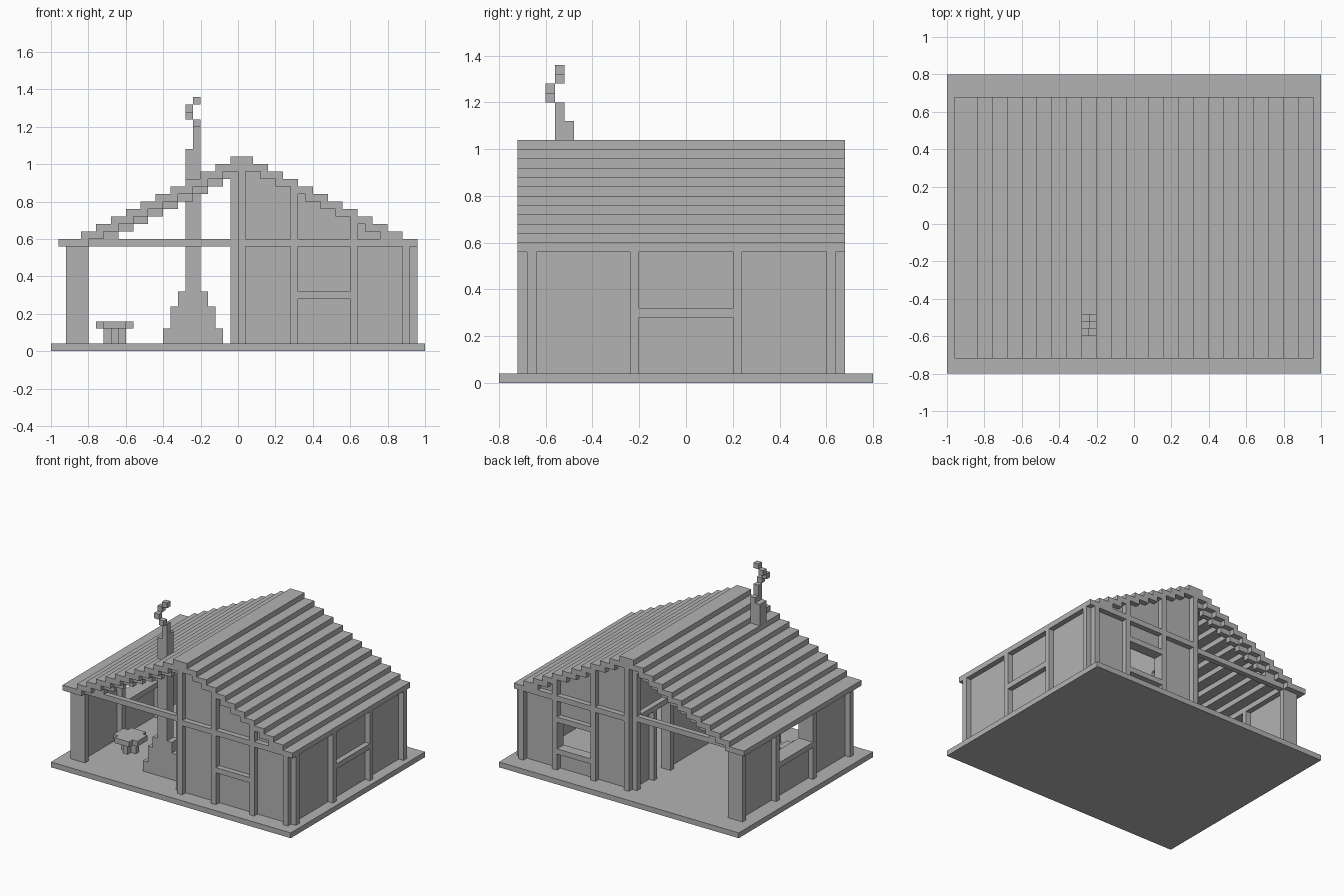
import bpy, bmesh

old = bpy.data.objects.get("Cube")
if old:
    bpy.data.objects.remove(old, do_unlink=True)

U = 0.04  # one block; all part sizes are whole blocks
grey = bpy.data.materials.new("plain grey")
grey.use_nodes = True
grey.diffuse_color = (0.45, 0.45, 0.45, 1)
grey.node_tree.nodes["Principled BSDF"].inputs["Base Color"].default_value = grey.diffuse_color


def part(name, boxes):
    """One object from boxes given as (x0, x1, y0, y1, z0, z1) in blocks."""
    bm = bmesh.new()
    for x0, x1, y0, y1, z0, z1 in boxes:
        for v in bmesh.ops.create_cube(bm, size=1)["verts"]:
            v.co.x = U * (x0 + (v.co.x + 0.5) * (x1 - x0))
            v.co.y = U * (y0 + (v.co.y + 0.5) * (y1 - y0))
            v.co.z = U * (z0 + (v.co.z + 0.5) * (z1 - z0))
    mesh = bpy.data.meshes.new(name)
    bm.to_mesh(mesh)
    bm.free()
    mesh.materials.append(grey)
    obj = bpy.data.objects.new(name, mesh)
    bpy.context.collection.objects.link(obj)
    return obj


def to_back(boxes):
    """Mirror front boxes to the back gable."""
    return [(a, b, -1 - d, -1 - c, e, f) for a, b, c, d, e, f in boxes]


part("floor_slab", [(-25, 25, -20, 20, 0, 1)])

# Stepped roof boards, each overlapping the one above
roof = [(-1, 2, -18, 17, 25, 26)]
for k in range(1, 12):
    roof.append((2 * k - 1, 2 * k + 2, -18, 17, 25 - k, 26 - k))
    outer = -24 if k == 11 else -1 - 2 * k
    roof.append((outer, 2 - 2 * k, -18, 17, 25 - k, 26 - k))
part("roof_boards", roof)

# Rafters and tie beam on the open half
rafters = [(2 - 2 * k, 4 - 2 * k, -17, -16, 25 - k, 26 - k) for k in range(2, 11)]
part("front_rafter", rafters)
part("back_rafter", to_back(rafters))
tie = [(-23, 0, -17, -16, 14, 15)]
part("front_tie_beam", tie)
part("back_tie_beam", to_back(tie))

# Gable walls of the closed room, following the roof steps
gable = [(2 * k - 1, 2 * k + 1, -17, -16, 15, 25 - k) for k in range(1, 10)]
part("front_wall", gable + [(0, 23, -17, -16, 1, 15)])
part("back_wall", to_back(gable) + [
    (0, 8, 15, 16, 1, 15), (15, 23, 15, 16, 1, 15),
    (8, 15, 15, 16, 1, 5), (8, 15, 15, 16, 10, 15)])

# Timber trim on the gables
trim = [(x, x + 1, -18, -17, 1, top) for x, top in ((0, 25), (7, 21), (15, 17), (22, 14))]
trim.append((1, 24, -18, -17, 14, 15))
part("front_trim", trim + [(8, 15, -18, -17, 7, 8)])
part("back_trim", to_back(trim) + [(8, 15, 16, 17, z, z + 1) for z in (4, 10)])


def side_trim(x0, x1):
    """Four posts and a window sill on a side wall."""
    posts = [(x0, x1, y, y + 1, 1, 14) for y in (-17, -6, 5, 15)]
    return posts + [(x0, x1, -5, 5, 7, 8)]


# Side walls; the left one has an open window and trim on both faces
part("right_wall", [(22, 23, -17, 16, 1, 15)])
part("right_trim", side_trim(23, 24))
part("left_wall", [(-22, -21, -17, -5, 1, 14), (-22, -21, 5, 16, 1, 14),
                   (-22, -21, -5, 5, 1, 8)])
part("left_trim", side_trim(-23, -22) + side_trim(-21, -20))

# Partition wall with a doorway
part("partition", [(0, 1, -17, 6, 1, 25), (0, 1, 10, 16, 1, 25), (0, 1, 6, 10, 14, 25)])
part("partition_trim",
     [(-1, 0, y, y + 1, 1, 23) for y in (-17, 15)]
     + [(-1, 0, y, y + 1, 1, 14) for y in (5, 10)]
     + [(-1, 0, -17, 16, 14, 15)])

# Fireplace, chimney and drifting smoke
part("fireplace", [(-10, -2, -14, -10, 1, 3), (-9, -3, -14, -11, 3, 6),
                   (-8, -4, -14, -12, 6, 8)])
part("chimney", [(-7, -5, -14, -12, 8, 27), (-6, -5, -14, -12, 27, 28),
                 (-6, -5, -14, -13, 28, 30)])
smoke = [(-6, -15, 30), (-7, -15, 31), (-7, -14, 32), (-6, -14, 33)]
part("smoke", [(x, x + 1, y, y + 1, z, z + 1) for x, y, z in smoke])

# Round table on a cross-shaped foot
part("table_top", [(-19, -14, -10, -7, 3, 4), (-18, -15, -11, -6, 3, 4)])
part("table_foot", [(-18, -15, -9, -8, 1, 3), (-17, -16, -10, -7, 1, 3)])
